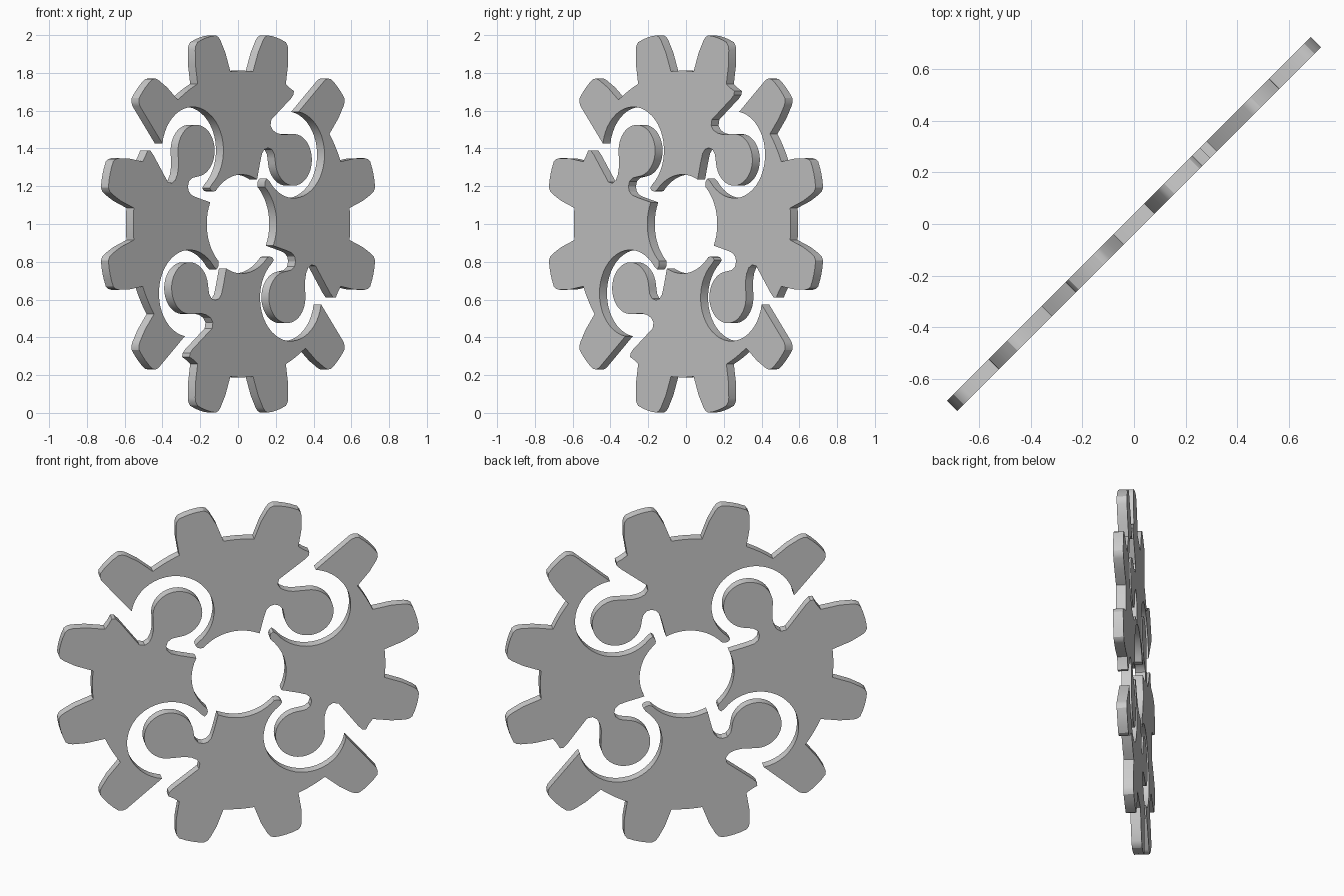
import bpy, bmesh
from math import sin, cos, radians, pi
from mathutils import Matrix

if "Cube" in bpy.data.objects:
    bpy.data.objects.remove(bpy.data.objects["Cube"])

THICK = 0.056
ROOT, HOLE = 0.812, 0.262


def polar(r, deg, c=(0, 0)):
    a = radians(deg)
    return (c[0] + r * cos(a), c[1] + r * sin(a))


def arc(r, a0, a1, n, c=(0, 0)):
    return [polar(r, a0 + (a1 - a0) * i / n, c) for i in range(n + 1)]


# one tooth, counter-clockwise: (half angle, radius) mirrored about its axis
FLANK = [(9, ROOT), (7.3, 0.915), (5.7, 0.985), (5.0, 1.005), (4.0, 1.017), (2.0, 1.02)]


def tooth(deg, last=False):
    right = [polar(r, deg - h) for h, r in FLANK]
    left = [polar(r, deg + h) for h, r in reversed(FLANK)]
    return right + [polar(1.021, deg)] + (left[:4] if last else left)


# outline of the upper puzzle piece
pts = [(.14, .335), (.153, .375), (.172, .396), (.198, .403), (.225, .395),
       (.243, .372), (.249, .345)]                              # neck notch
pts += arc(0.137, 188, 445, 28, (.388, .34))                    # round tab
pts += [(.30, .474), (.262, .482), (.232, .497), (.216, .522), (.222, .553),
        (.366, .662), (.388, .684)]                             # shoulder
pts += arc(0.805, 61, 63.5, 1)
pts += tooth(75) + arc(ROOT, 86, 94, 3) + tooth(105)
pts += arc(ROOT, 117, 123, 2) + tooth(135, last=True)
pts += arc(0.23, 171, -52, 28, (-.367, .39))                    # socket
pts += [(-.240, .190), (-.229, .177), (-.212, .172)]            # socket tip
pts += arc(HOLE, 138, 64, 12)                                   # centre hole

stand = (Matrix.Translation((0, 0, 1)) @ Matrix.Rotation(radians(45), 4, 'Z')
         @ Matrix.Rotation(radians(90), 4, 'X'))

# four identical pieces, each a quarter turn on
for k, name in enumerate(["top", "left", "bottom", "right"]):
    bm = bmesh.new()
    face = bm.faces.new([bm.verts.new((x, y, -THICK / 2)) for x, y in pts])
    ext = bmesh.ops.extrude_face_region(bm, geom=[face])
    moved = [v for v in ext["geom"] if isinstance(v, bmesh.types.BMVert)]
    bmesh.ops.translate(bm, verts=moved, vec=(0, 0, THICK))
    if len([f for f in bm.faces if len(f.verts) > 4]) < 2:
        bm.faces.new([v for v in bm.verts if v.co.z < 0])
    bmesh.ops.recalc_face_normals(bm, faces=bm.faces)
    bm.transform(stand @ Matrix.Rotation(k * pi / 2, 4, 'Z'))
    mesh = bpy.data.meshes.new(name + "_gear_piece")
    bm.to_mesh(mesh)
    bm.free()
    ob = bpy.data.objects.new(name + "_gear_piece", mesh)
    bpy.context.collection.objects.link(ob)
    bpy.context.view_layer.objects.active = ob
    ob.select_set(True)

bpy.ops.object.shade_smooth_by_angle(angle=radians(30))
